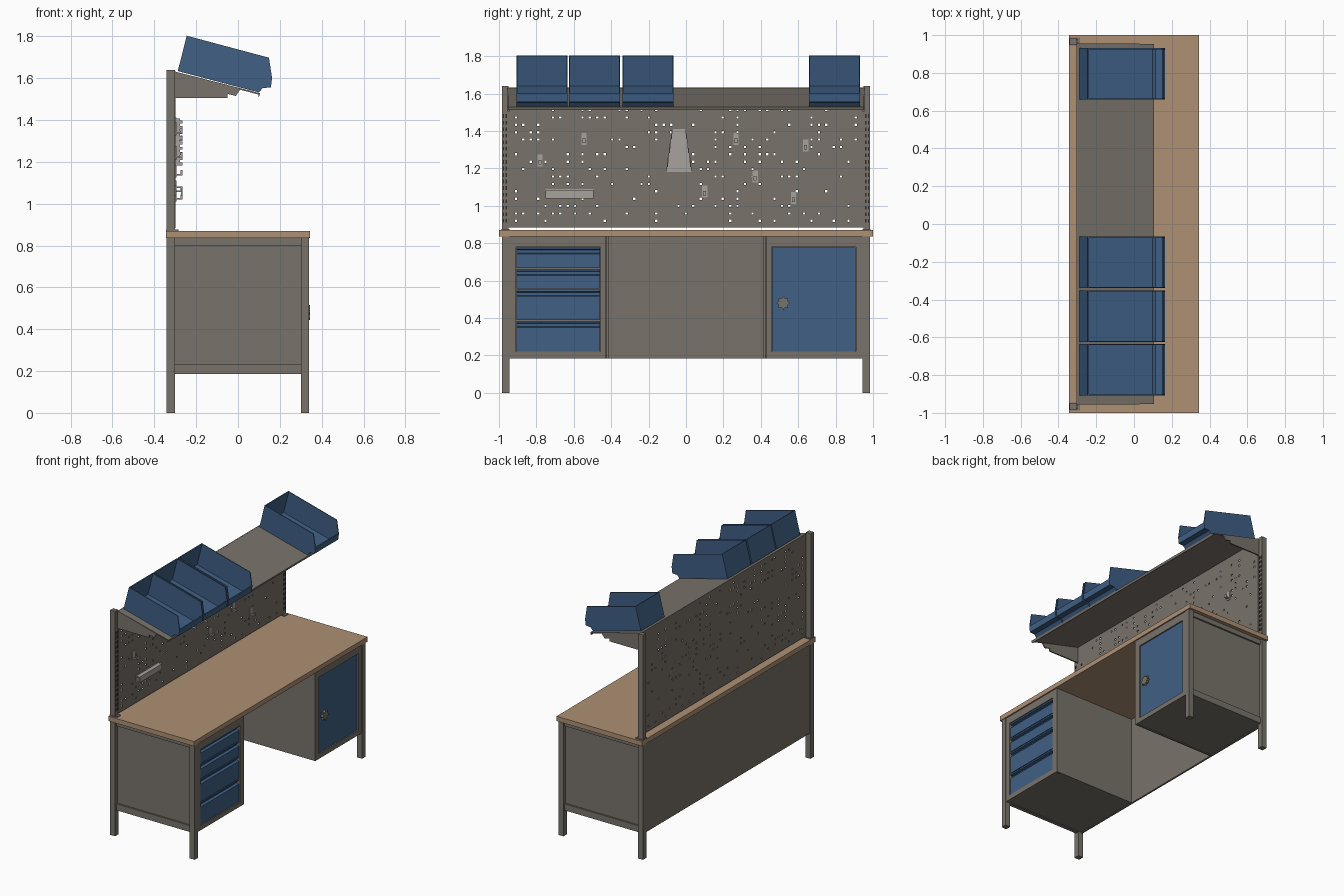
import bpy, bmesh, math, random
from mathutils import Vector

random.seed(4)
if "Cube" in bpy.data.objects:
    bpy.data.objects.remove(bpy.data.objects["Cube"])


def material(name, rgb):
    m = bpy.data.materials.new(name)
    m.use_nodes = True
    m.diffuse_color = (*rgb, 1)
    m.node_tree.nodes["Principled BSDF"].inputs["Base Color"].default_value = (*rgb, 1)
    return m


GREY = material("warm grey steel", (0.19, 0.17, 0.145))
BLUE = material("blue", (0.05, 0.117, 0.235))
WOOD = material("wood", (0.42, 0.28, 0.175))
LIGHT = material("light grey", (0.39, 0.365, 0.335))
DARK = material("dark slots", (0.03, 0.028, 0.025))


def finish(name, bm, mat):
    bmesh.ops.recalc_face_normals(bm, faces=bm.faces)
    me = bpy.data.meshes.new(name)
    bm.to_mesh(me)
    bm.free()
    me.materials.append(mat)
    ob = bpy.data.objects.new(name, me)
    bpy.context.collection.objects.link(ob)
    return ob


def add_box(bm, x, y, z):
    verts = bmesh.ops.create_cube(bm, size=1)["verts"]
    for v in verts:
        v.co = Vector([(r[0] + r[1]) / 2 + c * (r[1] - r[0]) for c, r in zip(v.co, (x, y, z))])


def boxes(name, mat, *parts):
    bm = bmesh.new()
    for p in parts:
        add_box(bm, *p)
    return finish(name, bm, mat)


def add_prism(bm, outline, axis, lo, hi):
    """Extrude a 2D outline along y (outline is x, z) or x (outline is y, z)."""
    def at(p, d):
        return (p[0], d, p[1]) if axis == "y" else (d, p[0], p[1])
    face = bm.faces.new([bm.verts.new(at(p, lo)) for p in outline])
    ext = bmesh.ops.extrude_face_region(bm, geom=[face])["geom"]
    move = Vector((0, hi - lo, 0)) if axis == "y" else Vector((hi - lo, 0, 0))
    bmesh.ops.translate(bm, vec=move, verts=[g for g in ext if isinstance(g, bmesh.types.BMVert)])


def prism(name, mat, outline, axis, lo, hi):
    bm = bmesh.new()
    add_prism(bm, outline, axis, lo, hi)
    return finish(name, bm, mat)


def side(s, a, b):
    return (min(s * a, s * b), max(s * a, s * b))


# Worktop and the rear sheet below it
boxes("worktop", WOOD, ((-0.345, 0.345), (-1, 1), (0.835, 0.87)))
boxes("rear_sheet", GREY, ((-0.338, -0.325), (-0.95, 0.95), (0.185, 0.835)))

# Mirrored legs, cabinets and uprights
for s, tag in ((-1, "right"), (1, "left")):
    outer = side(s, 0.945, 0.985)
    for x0, end in ((-0.342, "rear"), (0.300, "front")):
        boxes(f"{tag}_{end}_leg", GREY, ((x0, x0 + 0.04), outer, (0, 0.835)))
    boxes(f"{tag}_end_panel", GREY,
          ((-0.31, 0.31), side(s, 0.945, 0.96), (0.185, 0.835)),
          ((-0.305, 0.305), side(s, 0.945, 0.972), (0.80, 0.835)),
          ((-0.305, 0.305), side(s, 0.945, 0.972), (0.185, 0.232)))
    boxes(f"{tag}_cabinet_shell", GREY,
          ((-0.33, 0.335), side(s, 0.412, 0.424), (0.185, 0.835)),
          ((-0.33, 0.325), side(s, 0.42, 0.95), (0.19, 0.20)),
          ((0.300, 0.335), side(s, 0.428, 0.458), (0.185, 0.835)),
          ((0.300, 0.335), side(s, 0.908, 0.945), (0.185, 0.835)),
          ((0.300, 0.335), side(s, 0.45, 0.91), (0.78, 0.835)),
          ((0.300, 0.335), side(s, 0.45, 0.91), (0.185, 0.22)))
    boxes(f"{tag}_upright", GREY,
          ((-0.342, -0.302), side(s, 0.95, 0.985), (0.87, 1.64)),
          ((-0.345, -0.285), side(s, 0.945, 0.987), (0.87, 0.877)))
    slots = [((-0.304, -0.300), side(s, c, c + 0.007), (0.91 + i * 0.035, 0.93 + i * 0.035))
             for i in range(17) for c in (0.957, 0.972)]
    boxes(f"{tag}_upright_slots", DARK, *slots)
    # Shelf bracket
    prism(f"{tag}_shelf_bracket", GREY,
          [(-0.302, 1.505), (-0.05, 1.505), (-0.05, 1.525), (-0.01, 1.515), (0.01, 1.545),
           (0.03, 1.543), (-0.302, 1.632)], "y", s * 0.945, s * 0.955)

# Drawers, each with a grip recess above its front
for i, (z0, z1) in enumerate(((0.222, 0.385), (0.39, 0.552), (0.557, 0.662), (0.667, 0.778))):
    prism(f"drawer_{i + 1}", BLUE,
          [(0.300, z0), (0.330, z0), (0.330, z1 - 0.035), (0.312, z1 - 0.030),
           (0.312, z1 - 0.014), (0.330, z1 - 0.010), (0.330, z1), (0.300, z1)],
          "y", -0.906, -0.46)

# Cupboard door with star knob
boxes("cupboard_door", BLUE, ((0.305, 0.328), (0.46, 0.906), (0.222, 0.778)))
star = []
for i in range(16):
    a, r = math.tau * i / 16, (0.036, 0.026)[i % 2]
    star.append((0.52 + r * math.cos(a), 0.48 + r * math.sin(a)))
prism("door_knob", GREY, star, "x", 0.326, 0.345)

# Perforated board: narrow cells of a grid are left out as holes
pitch, hole = 0.0395, 0.012
ys, zs = [-0.95], [0.885]
for i in range(47):
    c = -0.909 + i * pitch
    ys += [c - hole / 2, c + hole / 2]
for i in range(18):
    c = 0.92 + i * pitch
    zs += [c - hole / 2, c + hole / 2]
ys.append(0.95)
zs.append(1.632)
bm = bmesh.new()
grid = [[bm.verts.new((-0.302, y, z)) for z in zs] for y in ys]
for i in range(len(ys) - 1):
    for j in range(len(zs) - 1):
        if i % 2 and j % 2 and random.random() < 0.24:
            continue
        bm.faces.new((grid[i][j], grid[i + 1][j], grid[i + 1][j + 1], grid[i][j + 1]))
board = finish("perforated_board", bm, GREY)
mod = board.modifiers.new("thickness", "SOLIDIFY")
mod.thickness = 0.006
mod.offset = 0

# Sloping shelf with folded front lip
prism("sloping_shelf", GREY,
      [(-0.302, 1.624), (-0.302, 1.632), (0.106, 1.528), (0.101, 1.512), (0.096, 1.513), (0.099, 1.522)],
      "y", -0.953, 0.953)


# Open storage bins lying on the slope
def bin_box(name, y0, y1):
    t = 0.006
    profile = [(-0.288, 1.634), (-0.245, 1.803), (0.148, 1.698), (0.163, 1.60), (0.157, 1.556),
               (0.118, 1.553), (0.10, 1.532)]
    bm = bmesh.new()
    add_prism(bm, profile, "y", y0, y0 + t)
    add_prism(bm, profile, "y", y1 - t, y1)
    add_prism(bm, [(-0.288, 1.634), (-0.245, 1.803), (-0.238, 1.801), (-0.281, 1.632)], "y", y0, y1)
    add_prism(bm, [(-0.288, 1.634), (-0.286, 1.642), (0.102, 1.540), (0.10, 1.532)], "y", y0, y1)
    add_prism(bm, [(0.10, 1.532), (0.118, 1.553), (0.157, 1.556), (0.163, 1.60), (0.156, 1.602),
                   (0.150, 1.563), (0.115, 1.560), (0.094, 1.536)], "y", y0, y1)
    finish(name, bm, BLUE)


for i, y in enumerate((-0.907, -0.625, -0.34, 0.658)):
    bin_box(f"storage_bin_{i + 1}", y, y + 0.273)

# Tapered spanner holder with toothed cheeks
prism("spanner_holder", LIGHT, [(-0.107, 1.18), (0.032, 1.18), (-0.003, 1.412), (-0.072, 1.412)],
      "x", -0.299, -0.293)
teeth = []
for i in range(9):
    z, y = 1.183 + i * 0.025, i * 0.0036
    for c in (-0.105 + y, 0.026 - y):
        teeth.append(((-0.296, -0.278), (c, c + 0.004), (z, z + 0.025)))
        teeth.append(((-0.28, -0.265), (c, c + 0.004), (z, z + 0.014)))
boxes("spanner_holder_cheeks", LIGHT, *teeth)

# Tool rail and small hooks
boxes("tool_rail", LIGHT,
      ((-0.299, -0.295), (-0.752, -0.495), (1.04, 1.09)),
      ((-0.299, -0.268), (-0.752, -0.495), (1.076, 1.082)),
      ((-0.272, -0.266), (-0.752, -0.495), (1.04, 1.082)))
hooks = ((-0.78, 1.21), (-0.545, 1.325), (0.268, 1.325), (0.64, 1.29),
         (0.37, 1.125), (0.10, 1.045), (0.575, 1.01))
for i, (y, z) in enumerate(hooks):
    boxes(f"hook_{i + 1}", LIGHT,
          ((-0.299, -0.294), (y - 0.014, y + 0.014), (z, z + 0.065)),
          ((-0.299, -0.268), (y - 0.008, y + 0.008), (z + 0.01, z + 0.018)),
          ((-0.274, -0.266), (y - 0.008, y + 0.008), (z + 0.01, z + 0.035)))
